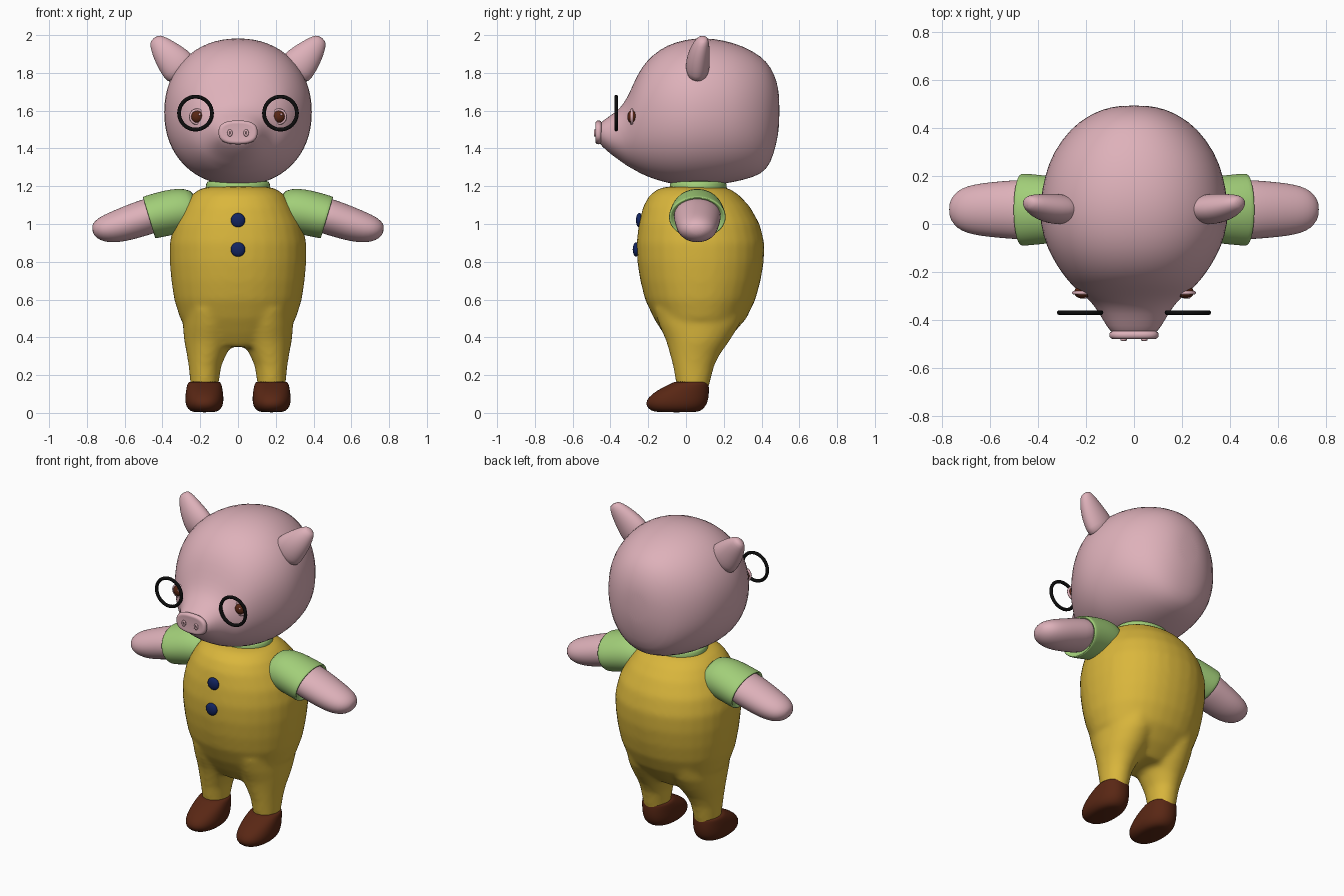
import bpy, bmesh, math
from mathutils import Vector, Matrix

cube = bpy.data.objects.get("Cube")
if cube:
    bpy.data.objects.remove(cube, do_unlink=True)


def material(name, rgb):
    mat = bpy.data.materials.new(name)
    mat.use_nodes = True
    colour = (*rgb, 1)
    mat.diffuse_color = colour
    shader = next(n for n in mat.node_tree.nodes if n.type == 'BSDF_PRINCIPLED')
    shader.inputs["Base Color"].default_value = colour
    shader.inputs["Roughness"].default_value = 0.6
    return mat


PINK = material("pink skin", (.73, .44, .49))
YELLOW = material("yellow cloth", (.70, .47, .045))
GREEN = material("green cloth", (.36, .62, .19))
BROWN = material("dark brown", (.10, .02, .007))
NAVY = material("navy blue", (.006, .018, .12))
BLACK = material("black", (.004, .004, .004))


def loft(bm, rings, power=2.0, sides=32):
    """Skin a row of superellipse rings, each given as centre, u axis, v axis."""
    def bend(t):
        return math.copysign(abs(t) ** (2 / power), t)
    rows = []
    for centre, u, v in rings:
        row = []
        for i in range(sides):
            a = math.tau * i / sides
            p = Vector(centre) + Vector(u) * bend(math.cos(a)) + Vector(v) * bend(math.sin(a))
            row.append(bm.verts.new(p))
        rows.append(row)
    for low, high in zip(rows, rows[1:]):
        for i in range(sides):
            j = (i + 1) % sides
            bm.faces.new((low[i], low[j], high[j], high[i]))
    bm.faces.new(rows[0])
    bm.faces.new(rows[-1])


def level_rings(table):
    """Horizontal rings from height, centre x, half width, front y, back y."""
    return [((cx, (front + back) / 2, z), (w, 0, 0), (0, (back - front) / 2, 0))
            for z, cx, w, front, back in table]


def upright_rings(table):
    """Rings facing the front from y, half width, bottom z, top z."""
    return [((0, y, (low + top) / 2), (w, 0, 0), (0, 0, (top - low) / 2))
            for y, w, low, top in table]


def finish(name, bm, mat, mirror=False, subdivide=1):
    bmesh.ops.recalc_face_normals(bm, faces=bm.faces)
    mesh = bpy.data.meshes.new(name)
    bm.to_mesh(mesh)
    bm.free()
    mesh.materials.append(mat)
    mesh.polygons.foreach_set("use_smooth", [True] * len(mesh.polygons))
    obj = bpy.data.objects.new(name, mesh)
    bpy.context.collection.objects.link(obj)
    if mirror:
        obj.modifiers.new("Mirror", 'MIRROR').use_mirror_merge = False
    if subdivide:
        sub = obj.modifiers.new("Subdivision", 'SUBSURF')
        sub.levels = sub.render_levels = subdivide
    return obj


def lofted(name, mat, rings, power=2.0, mirror=False):
    bm = bmesh.new()
    loft(bm, rings, power)
    return finish(name, bm, mat, mirror)


def ball(name, mat, centre, size, mirror=False):
    bm = bmesh.new()
    place = Matrix.Translation(centre) @ Matrix.Diagonal((*size, 1))
    bmesh.ops.create_uvsphere(bm, u_segments=24, v_segments=14, radius=1, matrix=place)
    return finish(name, bm, mat, mirror, 0)


def hoop(name, mat, centre, rx, rz, tube, mirror=True):
    """A torus facing the front."""
    bm = bmesh.new()
    rows = []
    for i in range(40):
        a = math.tau * i / 40
        row = []
        for k in range(10):
            b = math.tau * k / 10
            out = tube * math.cos(b)
            row.append(bm.verts.new(Vector(centre) + Vector((
                (rx + out) * math.cos(a), tube * math.sin(b), (rz + out) * math.sin(a)))))
        rows.append(row)
    for i, row in enumerate(rows):
        after = rows[(i + 1) % len(rows)]
        for k in range(10):
            m = (k + 1) % 10
            bm.faces.new((row[k], row[m], after[m], after[k]))
    return finish(name, bm, mat, mirror, 0)


# Head, from the back of the skull to the muzzle
lofted("head", PINK, upright_rings([
    (.495, .06, 1.52, 1.68), (.48, .13, 1.43, 1.76), (.45, .195, 1.32, 1.83),
    (.40, .265, 1.26, 1.89), (.30, .34, 1.23, 1.945), (.20, .375, 1.21, 1.975),
    (.10, .393, 1.20, 1.988), (0, .395, 1.20, 1.98), (-.10, .365, 1.215, 1.95),
    (-.18, .32, 1.24, 1.895), (-.24, .275, 1.265, 1.825), (-.28, .235, 1.29, 1.74),
    (-.31, .195, 1.305, 1.67), (-.35, .16, 1.335, 1.61), (-.40, .13, 1.37, 1.575),
    (-.45, .10, 1.415, 1.54), (-.465, .07, 1.44, 1.52)]), power=2.15)

# Snout pad with raised nostrils
lofted("snout", PINK, upright_rings([
    (-.445, .085, 1.435, 1.535), (-.45, .102, 1.424, 1.546), (-.465, .105, 1.42, 1.55),
    (-.477, .10, 1.426, 1.544), (-.481, .088, 1.436, 1.534), (-.478, .075, 1.445, 1.525)]),
    power=2.6)
hoop("nostrils", PINK, (.043, -.482, 1.482), .008, .013, .006)

# Ears
ear_rings = []
for x, y, z, wide, thick in [(.28, .06, 1.79, .095, .06), (.32, .062, 1.84, .098, .064),
                             (.36, .066, 1.885, .085, .06), (.40, .075, 1.93, .066, .05),
                             (.43, .085, 1.967, .045, .036), (.446, .09, 1.985, .024, .02)]:
    ear_rings.append(((x, y, z), (.77 * wide, 0, -.63 * wide), (0, thick, 0)))
lofted("ears", PINK, ear_rings, mirror=True)

# Eyes with lids and round spectacles
ball("eyes", BROWN, (.216, -.285, 1.568), (.034, .026, .034), True)
hoop("eyelids", PINK, (.216, -.287, 1.568), .035, .035, .008)
for side in (-1, 1):
    ball("eye_glint", PINK, (side * .216 + .013, -.308, 1.58), (.006, .003, .006))
hoop("spectacles", BLACK, (.225, -.37, 1.587), .087, .087, .010)

# Overalls: trunk and two legs fused into one skin
bm = bmesh.new()
loft(bm, level_rings([
    (.35, 0, .19, -.07, .17), (.42, 0, .25, -.12, .25), (.50, 0, .307, -.17, .32),
    (.60, 0, .338, -.217, .368), (.70, 0, .353, -.242, .395), (.80, 0, .362, -.258, .412),
    (.90, 0, .362, -.262, .415), (1.0, 0, .34, -.25, .39), (1.09, 0, .292, -.228, .34),
    (1.15, 0, .25, -.195, .285), (1.185, 0, .205, -.15, .235), (1.198, 0, .15, -.10, .18)]),
    power=2.15)
for side in (-1, 1):
    loft(bm, level_rings([(z, side * x, w, front, back) for z, x, w, front, back in [
        (.11, .177, .07, -.045, .115), (.17, .177, .077, -.055, .13),
        (.25, .175, .087, -.07, .15), (.31, .166, .105, -.085, .18),
        (.38, .155, .13, -.105, .23), (.46, .15, .142, -.14, .28), (.55, .15, .14, -.17, .31)]]))
overalls = finish("overalls", bm, YELLOW, subdivide=0)
remesh = overalls.modifiers.new("Fuse", 'REMESH')
remesh.mode = 'VOXEL'
remesh.voxel_size = .014
remesh.use_smooth_shade = True
soften = overalls.modifiers.new("Soften", 'SMOOTH')
soften.factor = .5
soften.iterations = 12

# Buttons
for height, depth in [(1.02, -.247), (.865, -.264)]:
    ball("button", NAVY, (0, depth, height), (.038, .018, .038))

# Shirt collar
lofted("collar", GREEN, level_rings([
    (1.15, 0, .168, -.085, .215), (1.17, 0, .17, -.087, .217),
    (1.215, 0, .17, -.087, .217), (1.235, 0, .165, -.08, .21)]))


def limb_rings(table, lean):
    """Rings along x from x, z, half height, half depth; lean tilts the tops outward."""
    return [((x, .06, z), (0, deep, 0), (lean * tall, 0, tall)) for x, z, tall, deep in table]


# Sleeves, with a hem turned inward, and bare arms
lofted("sleeves", GREEN, limb_rings([
    (.20, 1.08, .09, .10), (.25, 1.08, .108, .125), (.32, 1.07, .116, .138),
    (.40, 1.052, .114, .146), (.462, 1.036, .112, .152), (.472, 1.034, .109, .15),
    (.472, 1.034, .10, .136), (.44, 1.04, .092, .126)], .3), mirror=True)
lofted("arms", PINK, limb_rings([
    (.40, 1.06, .09, .12), (.47, 1.042, .095, .126), (.54, 1.02, .094, .12),
    (.61, .997, .089, .114), (.67, .981, .08, .105), (.72, .972, .066, .09),
    (.752, .969, .046, .064), (.772, .969, .02, .028)], .15), mirror=True)

# Shoes
lofted("shoes", BROWN, level_rings([
    (.003, .178, .05, -.15, .05), (.01, .178, .078, -.185, .08), (.035, .178, .097, -.212, .105),
    (.065, .178, .102, -.212, .117), (.10, .178, .10, -.182, .122), (.135, .178, .095, -.125, .122),
    (.158, .178, .088, -.072, .119), (.168, .178, .08, -.06, .115)]), power=2.2, mirror=True)
